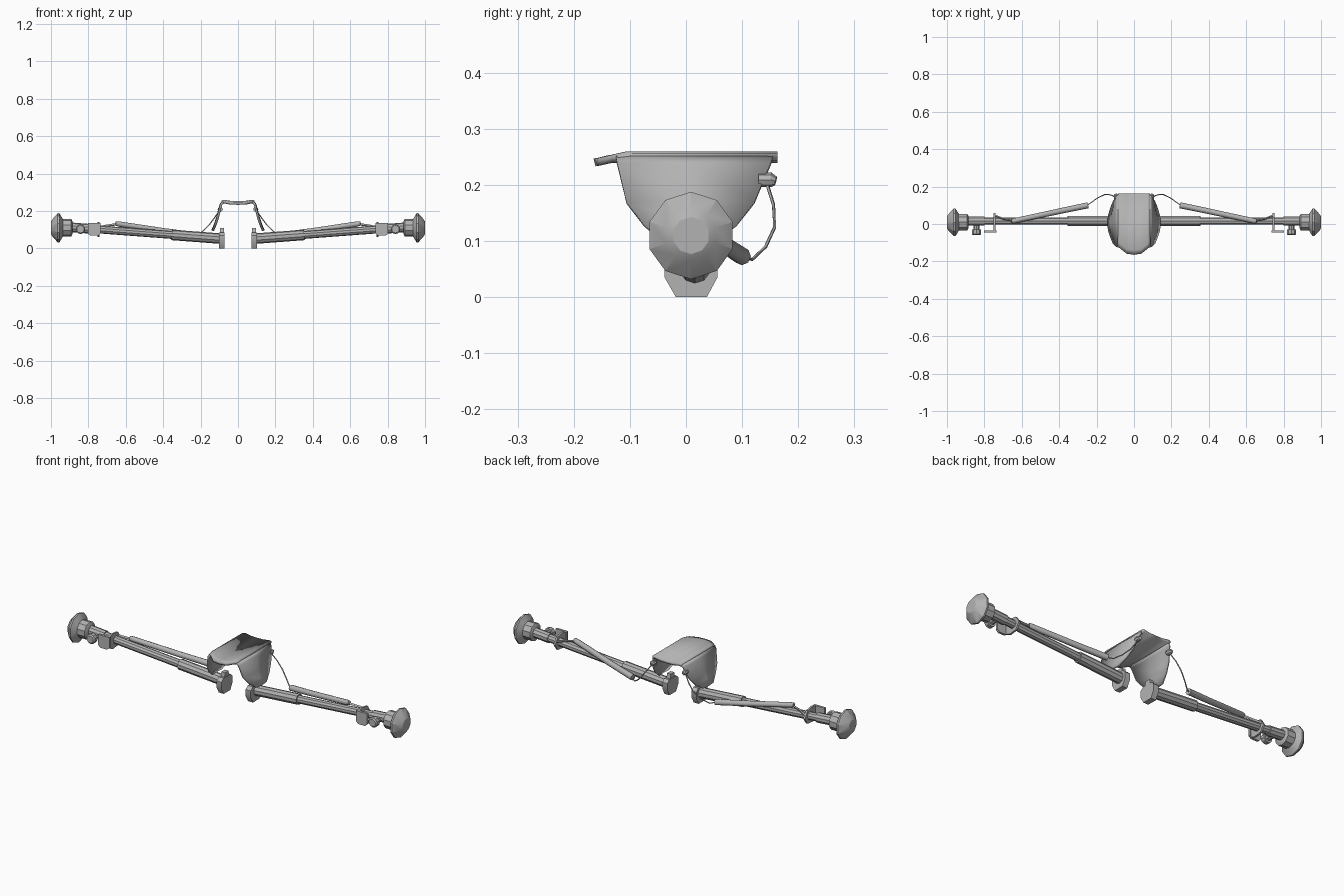
import bpy, bmesh, math
from mathutils import Vector

old = bpy.data.objects.get("Cube")
if old:
    bpy.data.objects.remove(old, do_unlink=True)

grey = bpy.data.materials.new("metal grey")
grey.use_nodes = True
color = (0.45, 0.45, 0.45, 1)
grey.diffuse_color = color
grey.node_tree.nodes["Principled BSDF"].inputs["Base Color"].default_value = color


def finish(name, bm, thickness=0, angle=30):
    """Turn a bmesh of the left half into a mirrored object."""
    bmesh.ops.recalc_face_normals(bm, faces=bm.faces)
    mesh = bpy.data.meshes.new(name)
    bm.to_mesh(mesh)
    bm.free()
    mesh.materials.append(grey)
    obj = bpy.data.objects.new(name, mesh)
    bpy.context.collection.objects.link(obj)
    if thickness:
        solid = obj.modifiers.new("thickness", 'SOLIDIFY')
        solid.thickness, solid.offset = thickness, 0
    mirror = obj.modifiers.new("both sides", 'MIRROR')
    mirror.use_clip = True
    bpy.ops.object.select_all(action='DESELECT')
    obj.select_set(True)
    bpy.context.view_layer.objects.active = obj
    bpy.ops.object.shade_smooth_by_angle(angle=math.radians(angle))
    return obj


def tube(name, points, radii, sides=10, angle=30):
    """Rings of given radii swept along a path, capped at both ends."""
    bm = bmesh.new()
    pts = [Vector(p) for p in points]
    rings = []
    for i, p in enumerate(pts):
        d = pts[min(i + 1, len(pts) - 1)] - pts[max(i - 1, 0)]
        ref = Vector((0, 0, 1)) if abs(d.normalized().z) < 0.9 else Vector((0, 1, 0))
        side = d.cross(ref).normalized()
        up = side.cross(d).normalized()
        turn = [2 * math.pi * k / sides for k in range(sides)]
        rings.append([bm.verts.new(p + radii[i] * (up * math.cos(a) + side * math.sin(a))) for a in turn])
    for a, b in zip(rings, rings[1:]):
        for k in range(sides):
            n = (k + 1) % sides
            bm.faces.new((a[k], a[n], b[n], b[k]))
    bm.faces.new(rings[0])
    bm.faces.new(rings[-1])
    return finish(name, bm, angle=angle)


def plate(name, outline, place, depth):
    """A flat outline extruded by a vector."""
    bm = bmesh.new()
    face = bm.faces.new([bm.verts.new(place(a, b)) for a, b in outline])
    out = bmesh.ops.extrude_face_region(bm, geom=[face])
    moved = [v for v in out["geom"] if isinstance(v, bmesh.types.BMVert)]
    bmesh.ops.translate(bm, verts=moved, vec=depth)
    return finish(name, bm)


def strips(name, columns, thickness):
    """Sheet bridged between neighbouring columns of points."""
    bm = bmesh.new()
    cols = [[bm.verts.new(p) for p in col] for col in columns]
    for a, b in zip(cols, cols[1:]):
        for k in range(len(a) - 1):
            bm.faces.new((a[k], a[k + 1], b[k + 1], b[k]))
    return finish(name, bm, thickness)


def axle(x):
    """Centre of the sloping axle at a given x."""
    return (x, 0.016, 0.053 + (x - 0.1) * 0.075)


# Axle halves and their inner end blocks
tube("axle_sleeve", [axle(0.08), axle(0.355)], [0.028] * 2)
tube("axle_tube", [axle(0.34), axle(0.9)], [0.021] * 2)
tube("axle_end", [axle(0.8), axle(0.9)], [0.026] * 2)
plate("inner_block",
      [(-0.018, 0), (0.037, 0), (0.056, 0.035), (0.056, 0.07), (0.04, 0.085), (-0.02, 0.085), (-0.038, 0.07), (-0.038, 0.035)],
      lambda y, z: (0.072, y, z), (0.03, 0, 0))
plate("block_lug", [(-0.01, 0.08), (0.03, 0.08), (0.025, 0.108), (-0.005, 0.108)],
      lambda y, z: (0.074, y, z), (0.022, 0, 0))

# Hub and domed wheel flange
hub = [(0.885, 0.034), (0.892, 0.047), (0.938, 0.047), (0.94, 0.038)]
tube("hub", [(x, 0.01, 0.111) for x, r in hub], [r for x, r in hub])
dome = [(0.932, 0.04), (0.955, 0.078), (0.964, 0.078), (0.993, 0.045), (1.0, 0.033)]
tube("wheel_flange", [(x, 0.009, 0.11) for x, r in dome], [r for x, r in dome], angle=20)

# Flange plate, bracket and cylinder beside the hub
plate("axle_flange",
      [(-0.042, 0.075), (-0.01, 0.06), (0.035, 0.065), (0.058, 0.1), (0.035, 0.135), (-0.01, 0.142), (-0.042, 0.135)],
      lambda y, z: (0.74, y, z), (0.01, 0, 0))
plate("caliper_plate",
      [(0.735, 0.08), (0.75, 0.068), (0.79, 0.068), (0.803, 0.08), (0.803, 0.137), (0.735, 0.137)],
      lambda x, z: (x, -0.046, z), (0, 0.012, 0))
tube("caliper_stem", [(0.842, 0.01, 0.103), (0.842, -0.034, 0.103)], [0.016] * 2, 8)
tube("caliper_cylinder",
     [(0.842, -0.03, 0.103), (0.842, -0.053, 0.103), (0.842, -0.059, 0.103)], [0.026, 0.026, 0.02])

# Sloping strut, small line to the flange, and cable to the bracket
tube("strut", [(0.247, 0.1, 0.073), (0.4, 0.068, 0.094), (0.64, 0.017, 0.131), (0.655, 0.014, 0.134)],
     [0.016, 0.015, 0.014, 0.011], 8, 50)
tube("strut_line", [(0.645, 0.016, 0.13), (0.7, 0.028, 0.122), (0.745, 0.045, 0.112)], [0.006] * 3, 6, 60)
tube("cable",
     [(0.25, 0.1, 0.073), (0.225, 0.118, 0.067), (0.19, 0.142, 0.09), (0.155, 0.158, 0.125),
      (0.125, 0.156, 0.165), (0.1, 0.145, 0.2)], [0.003] * 6, 6, 60)
tube("cable_knob", [(0.094, 0.13, 0.209), (0.096, 0.152, 0.209), (0.097, 0.16, 0.207)],
     [0.013, 0.013, 0.008], 8)

# Central saddle: top plate with a dipped front lip, and curved side wings
top = [(0, -0.163, 0.246), (0.04, -0.157, 0.247), (0.072, -0.13, 0.253), (0.085, -0.12, 0.25)]
strips("saddle_top",
       [[(x, y, z - 0.006), (x, y + 0.025, z), (x, 0.163, z)] for x, y, z in top], 0.014)
wing = [(0.08, -0.125, 0.155, 0.248), (0.09, -0.122, 0.15, 0.235), (0.107, -0.106, 0.122, 0.168),
        (0.12, -0.075, 0.09, 0.128), (0.134, -0.035, 0.045, 0.095)]
strips("saddle_wing",
       [[(x, a, z), (x + 0.003, (a + b) / 2, z), (x, b, z)] for x, a, b, z in wing], 0.012)
